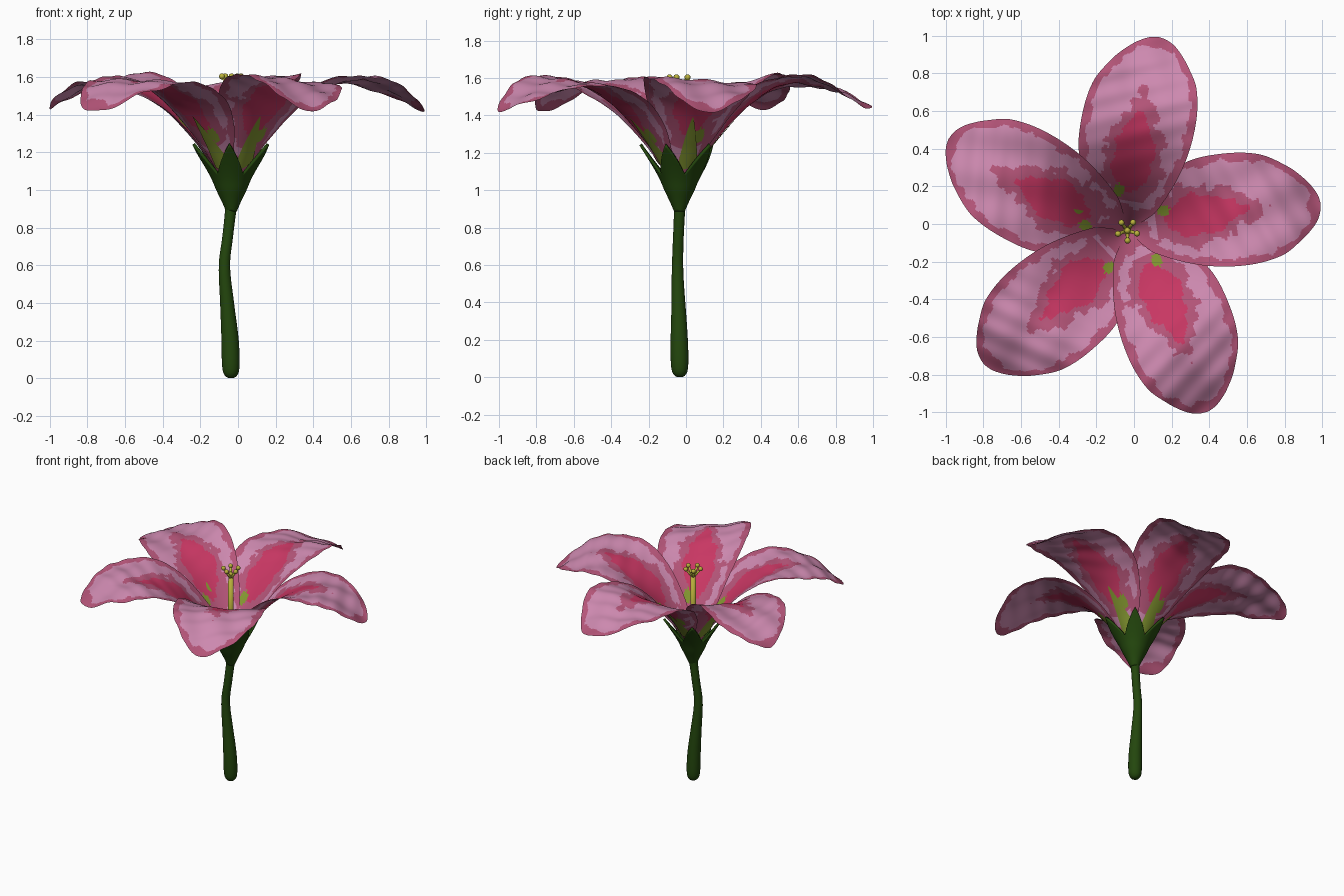
import bpy, math
from math import sin, cos, pi, radians, hypot

if "Cube" in bpy.data.objects:
    bpy.data.objects.remove(bpy.data.objects["Cube"])

CX, CY = -0.035, -0.035


def material(name, rgb):
    m = bpy.data.materials.new(name)
    m.diffuse_color = (*rgb, 1)
    m.use_nodes = True
    m.node_tree.nodes["Principled BSDF"].inputs["Base Color"].default_value = m.diffuse_color
    return m


LIGHT = material("light pink", (0.61, 0.25, 0.43))
ROSE = material("rose edge", (0.46, 0.09, 0.19))
CRIMSON = material("crimson heart", (0.58, 0.038, 0.125))
LIME = material("lime base", (0.23, 0.31, 0.03))
GREEN = material("dark green", (0.017, 0.062, 0.004))
YELLOW = material("yellow stamen", (0.50, 0.45, 0.045))


def spline(pts, x):
    """Smooth value at x through (x, y) points."""
    n = len(pts)
    if x <= pts[0][0]:
        return pts[0][1]
    if x >= pts[-1][0]:
        return pts[-1][1]
    i = max(k for k in range(n - 1) if pts[k][0] <= x)

    def slope(k):
        a, b = pts[max(k - 1, 0)], pts[min(k + 1, n - 1)]
        return (b[1] - a[1]) / (b[0] - a[0])
    (x0, y0), (x1, y1) = pts[i], pts[i + 1]
    h = x1 - x0
    t = (x - x0) / h
    return ((2*t**3 - 3*t*t + 1) * y0 + (t**3 - 2*t*t + t) * h * slope(i)
            + (3*t*t - 2*t**3) * y1 + (t**3 - t*t) * h * slope(i + 1))


def grid_object(name, rows, mats, wrap=False, caps=False, rule=None):
    """Skin a grid of points; rule(row, column) picks the material."""
    n = len(rows[0])
    verts = [p for r in rows for p in r]
    faces, idx = [], []
    for i in range(len(rows) - 1):
        for j in range(n if wrap else n - 1):
            k = (j + 1) % n
            faces.append((i*n + j, i*n + k, (i+1)*n + k, (i+1)*n + j))
            idx.append(rule(i, j) if rule else 0)
    if caps:
        faces += [tuple(reversed(range(n))), tuple(range((len(rows)-1)*n, len(rows)*n))]
        idx += [0, 0]
    me = bpy.data.meshes.new(name)
    me.from_pydata(verts, [], faces)
    for m in mats:
        me.materials.append(m)
    for p, k in zip(me.polygons, idx):
        p.material_index = k
        p.use_smooth = True
    ob = bpy.data.objects.new(name, me)
    bpy.context.collection.objects.link(ob)
    return ob


# Stem: a bent tube, thick and rounded at the foot
sx = [(0, -0.037), (0.2, -0.042), (0.4, -0.058), (0.6, -0.072), (0.75, -0.055), (0.95, -0.032)]
sy = [(0, -0.033), (0.3, -0.038), (0.6, -0.045), (0.95, -0.032)]
sr = [(0, 0.012), (0.008, 0.027), (0.03, 0.041), (0.08, 0.047), (0.2, 0.046), (0.4, 0.037),
      (0.6, 0.030), (0.85, 0.029), (0.95, 0.034)]
zs = [0, 0.004, 0.008, 0.018, 0.03, 0.05] + [0.08 + 0.029 * i for i in range(31)]
grid_object("stem", [[(spline(sx, z) + spline(sr, z) * cos(2*pi*j/24),
                       spline(sy, z) + spline(sr, z) * sin(2*pi*j/24), z) for j in range(24)]
                     for z in zs], [GREEN], wrap=True, caps=True)

# Calyx: a fleshy cup whose rim rises into five pointed sepals
cr = [(0.885, 0.028), (0.94, 0.052), (1.0, 0.081), (1.05, 0.102), (1.1, 0.128),
      (1.17, 0.170), (1.245, 0.218)]
N = 100


def rim(a):
    d = abs(((a - radians(51)) / radians(72) + 0.5) % 1 - 0.5) * 2
    return 1.085 + 0.155 * (1 - d) ** 1.25


rows = []
for i in range(25):
    row = []
    for j in range(N):
        a = radians(51) + 2 * pi * j / N
        z = 0.885 + (rim(a) - 0.885) * i / 24
        r = spline(cr, z)
        row.append((CX + r * cos(a), CY + r * sin(a), z))
    rows.append(row)
calyx = grid_object("calyx", rows, [GREEN], wrap=True)
solid = calyx.modifiers.new("thickness", 'SOLIDIFY')
solid.thickness, solid.offset = 0.016, -1

# Petals: outline half-widths and funnel profile by distance from the axis
left = [(0.015, 0.015), (0.08, 0.10), (0.17, 0.205), (0.34, 0.31), (0.53, 0.335),
        (0.75, 0.305), (0.9, 0.215), (0.98, 0.135), (1.02, 0.075), (1.036, 0.035), (1.042, 0)]
right = [(0.015, 0.015), (0.07, 0.085), (0.13, 0.14), (0.36, 0.235), (0.6, 0.27),
         (0.8, 0.245), (0.92, 0.175), (0.99, 0.115), (1.02, 0.075), (1.036, 0.035), (1.042, 0)]
height = [(0.0, 0.97), (0.06, 1.07), (0.11, 1.15), (0.18, 1.25), (0.32, 1.41), (0.44, 1.505),
          (0.57, 1.565), (0.72, 1.575), (0.88, 1.53), (1.04, 1.43)]
ROWS, COLS = 96, 60


def place(u, v, a, z):
    return (CX + u * cos(a) - v * sin(a), CY + u * sin(a) + v * cos(a), z)


def petal(name, angle, ph, scale):
    a = radians(angle)
    pts, uv = [], []
    for i in range(ROWS + 1):
        u = 0.015 + 1.027 * sin(pi / 2 * i / ROWS) ** 1.15
        l, r = max(spline(left, u), 0), max(spline(right, u), 0)
        row, urow = [], []
        for j in range(COLS + 1):
            v = -r + (l + r) * j / COLS
            # right edge overlaps the neighbour; outer part gently rippled
            wave = (0.012 * sin(11*u + 8*v + ph) + 0.007 * sin(25*v - 9*u + 2*ph)
                    + 0.004 * sin(48*u + 20*v + ph))
            z = spline(height, hypot(u, v)) - 0.09 * v + wave * min(1, u * u * 2)
            z += 0.35 * v * v * min(1, max(0, u - 0.4) * 2)
            row.append(place(u * scale, v, a, z))
            urow.append((u, v, min(l - v, v + r)))
        pts.append(row)
        uv.append(urow)

    def colour(i, j):
        u, v, e = [(p + q) / 2 for p, q in zip(uv[i][j], uv[i + 1][j + 1])]
        rag = 0.5*sin(31*u + 23*v + ph) + 0.35*sin(67*v - 40*u + 3*ph) + 0.3*sin(90*u + 2*ph)
        c = abs(v - 0.03)
        if hypot((u - 0.205) / 1.3, v - 0.078) < 0.027:
            return 3
        if 0.2 < u < 0.66:
            w = 0.112 * sin(pi * min(1, (u - 0.2) / 0.46) ** 0.75)
            if c < w + 0.018 * rag:
                return 2
        if 0.15 < u < 0.78:
            w = 0.16 * sin(pi * min(1, (u - 0.05) / 0.73) ** 0.8)
            if c < w + 0.035 * rag:
                return 1
        if e < 0.042 + 0.018 * rag or u > 0.98 + 0.015 * rag or u < 0.13 + 0.03 * rag:
            return 1
        return 0
    grid_object(name, pts, [LIGHT, ROSE, CRIMSON, LIME], rule=colour)


# Lime blade lying on the outside of each petal, between the sepals
def blade(name, angle):
    rows = []
    for i in range(17):
        u = 0.09 + 0.22 * i / 16
        w = 0.055 * (1 - i / 16) ** 0.8
        rows.append([place(u, v, radians(angle), spline(height, hypot(u, v)) - 0.09 * v - 0.008)
                     for v in [0.03 + w * (j / 4 - 1) for j in range(9)]])
    grid_object(name, rows, [LIME])


for k, (ang, sc) in enumerate([(8, 0.995), (81, 1.0), (153, 1.025), (223, 1.0), (294, 1.01)]):
    petal(f"petal_{k + 1}", ang, 1.7 * k, sc)
    blade(f"lime_blade_{k + 1}", ang)


# Stamens: central column, spreading filaments and round anthers
def rod(name, p, q, r0, r1):
    rows = [[(c[0] + r * cos(2*pi*j/12), c[1] + r * sin(2*pi*j/12), c[2]) for j in range(12)]
            for c, r in ((p, r0), (q, r1))]
    grid_object(name, rows, [YELLOW], wrap=True, caps=True)


def anther(name, p):
    bpy.ops.mesh.primitive_uv_sphere_add(segments=14, ring_count=8, radius=0.016, location=p)
    ob = bpy.context.object
    ob.name = name
    ob.data.materials.append(YELLOW)
    bpy.ops.object.shade_smooth()


rod("stamen_column", (CX, CY, 1.0), (CX, CY, 1.56), 0.021, 0.018)
for k in range(5):
    a = radians(55 + 72 * k)
    tip = (CX + 0.053 * cos(a), CY + 0.053 * sin(a), 1.603)
    rod(f"filament_{k + 1}", (CX, CY, 1.53), tip, 0.011, 0.008)
    anther(f"anther_{k + 1}", tip)
anther("anther_centre", (CX, CY, 1.565))
